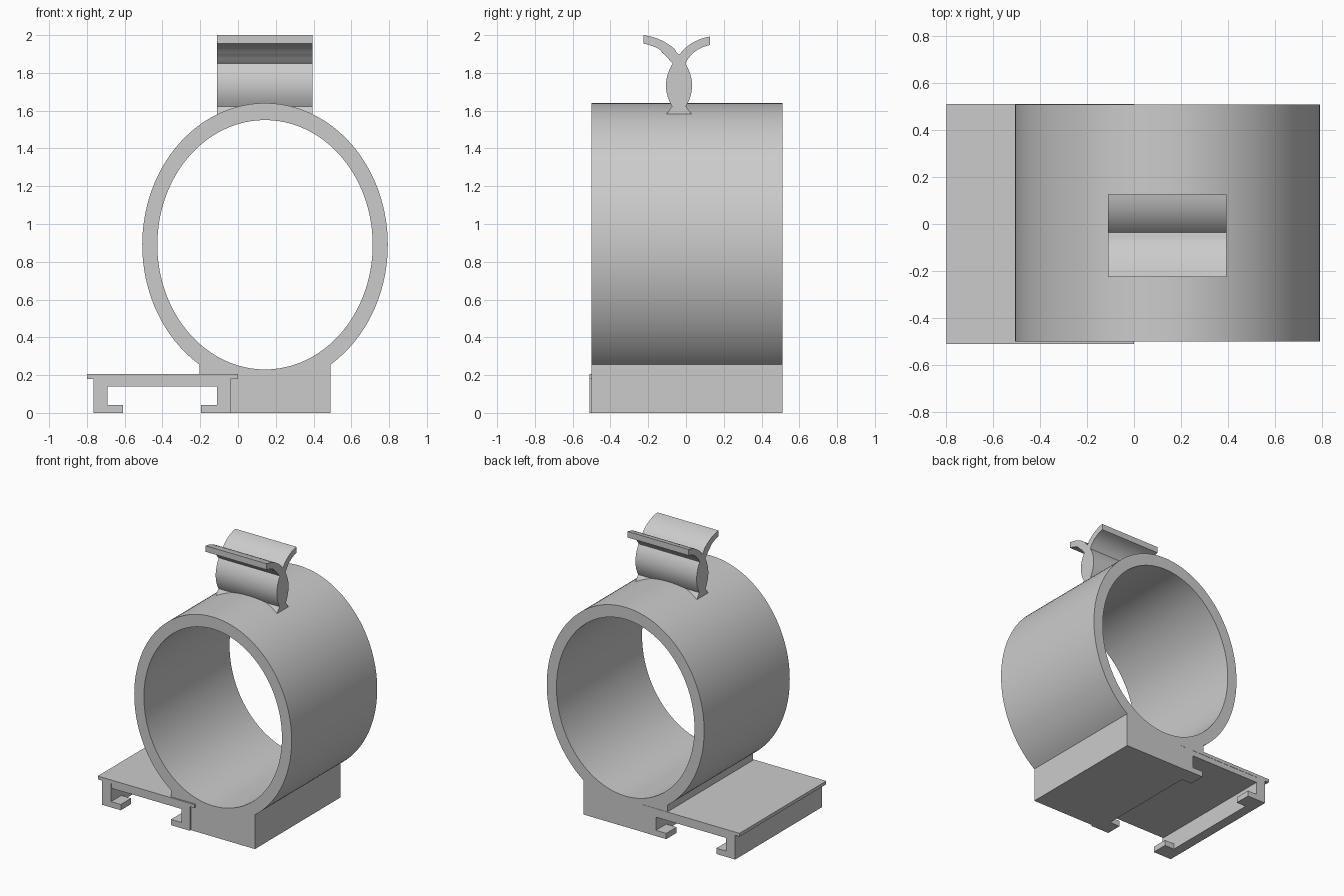
import bpy
import bmesh
from math import cos, sin, pi, acos, radians

if "Cube" in bpy.data.objects:
    bpy.data.objects.remove(bpy.data.objects["Cube"], do_unlink=True)

GREY = (0.6, 0.6, 0.6, 1)
grey = bpy.data.materials.new("plain_grey")
grey.use_nodes = True
grey.diffuse_color = GREY
grey.node_tree.nodes["Principled BSDF"].inputs["Base Color"].default_value = GREY


def finish(name, bm, smooth=False):
    bmesh.ops.remove_doubles(bm, verts=bm.verts, dist=1e-5)
    bmesh.ops.recalc_face_normals(bm, faces=bm.faces)
    mesh = bpy.data.meshes.new(name)
    bm.to_mesh(mesh)
    bm.free()
    mesh.materials.append(grey)
    obj = bpy.data.objects.new(name, mesh)
    bpy.context.collection.objects.link(obj)
    if smooth:
        bpy.ops.object.select_all(action="DESELECT")
        obj.select_set(True)
        bpy.context.view_layer.objects.active = obj
        bpy.ops.object.shade_smooth_by_angle(angle=radians(30))
    return obj


def box(name, x, y, z):
    bm = bmesh.new()
    bmesh.ops.create_cube(bm, size=1)
    for v in bm.verts:
        v.co = [(r[0] + r[1]) / 2 + c * (r[1] - r[0]) for r, c in zip((x, y, z), v.co)]
    return finish(name, bm)


FRONT, BACK = -0.5, 0.51
CX, CZ = 0.143, 0.89
OUT, INN = (0.65, 0.75), (0.57, 0.66)
HALF, FLOOR = 0.347, 0.16


# Elliptical ring whose lower outside flares into a square saddle
def ellipse(t, radii):
    return CX + radii[0] * cos(t), CZ + radii[1] * sin(t)


a = acos(HALF / OUT[0])
pairs = []
for i in range(113):
    t = -a + (pi + 2 * a) * i / 112
    pairs.append((ellipse(t, OUT), ellipse(t, INN)))
for i in range(25):
    t = pi + a + (pi - 2 * a) * i / 24
    pairs.append(((ellipse(t, OUT)[0], FLOOR), ellipse(t, INN)))

bm = bmesh.new()
rows = [[bm.verts.new((x, y, z)) for y in (FRONT, BACK) for x, z in pair] for pair in pairs]
for r, s in zip(rows, rows[1:] + rows[:1]):
    for i, j in ((0, 1), (1, 3), (3, 2), (2, 0)):
        bm.faces.new((r[i], r[j], s[j], s[i]))
bmesh.ops.dissolve_degenerate(bm, dist=1e-5, edges=bm.edges)
finish("ring", bm, True)

# Base block below the ring
box("base_block", (-0.11, CX + HALF), (FRONT, BACK), (0, FLOOR))

# Side tray: top plate, under slab, two long walls and inward feet
SIDE = (-0.512, 0.512)
box("tray_top", (-0.8, 0), SIDE, (0.18, 0.205))
box("tray_slab", (-0.69, -0.11), (-0.505, 0.51), (0.14, 0.18))
box("outer_wall", (-0.765, -0.69), SIDE, (0, 0.18))
box("inner_wall", (-0.11, -0.04), SIDE, (0, 0.18))
for side, x in (("outer", (-0.69, -0.61)), ("inner", (-0.195, -0.11))):
    box(side + "_front_foot", x, (-0.512, -0.39), (0, 0.043))
    box(side + "_back_foot", x, (0.39, 0.512), (0, 0.043))

# Clip on top: flared foot, lens-shaped stem and two curved arms
MID = -0.037


def arc(p, q, bulge, n=12):
    """Points from p to q along a shallow curve bowed by bulge."""
    dx, dz = q[0] - p[0], q[1] - p[1]
    pts = []
    for i in range(n + 1):
        f = i / n
        b = 4 * bulge * f * (1 - f)
        pts.append((p[0] + dx * f + dz * b, p[1] + dz * f - dx * b))
    return pts


half = [(0.068, 1.58)]
half += arc((0.037, 1.622), (0.033, 1.85), 0.15)
half += arc((0.033, 1.85), (0.163, 1.947), -0.12)[1:]
half += arc((0.163, 1.992), (0, 1.895), 0.1)
left = [(-y * (1.16 if z > 1.86 else 1), z + (0.008 if z > 1.91 else 0)) for y, z in half[:-1]]
outline = half + left[::-1]

bm = bmesh.new()
ends = [[bm.verts.new((x, MID + y, z)) for y, z in outline] for x in (-0.11, 0.395)]
for loop in ends:
    bm.faces.new(loop)
n = len(outline)
for i in range(n):
    j = (i + 1) % n
    bm.faces.new((ends[0][i], ends[0][j], ends[1][j], ends[1][i]))
finish("clip", bm, True)
